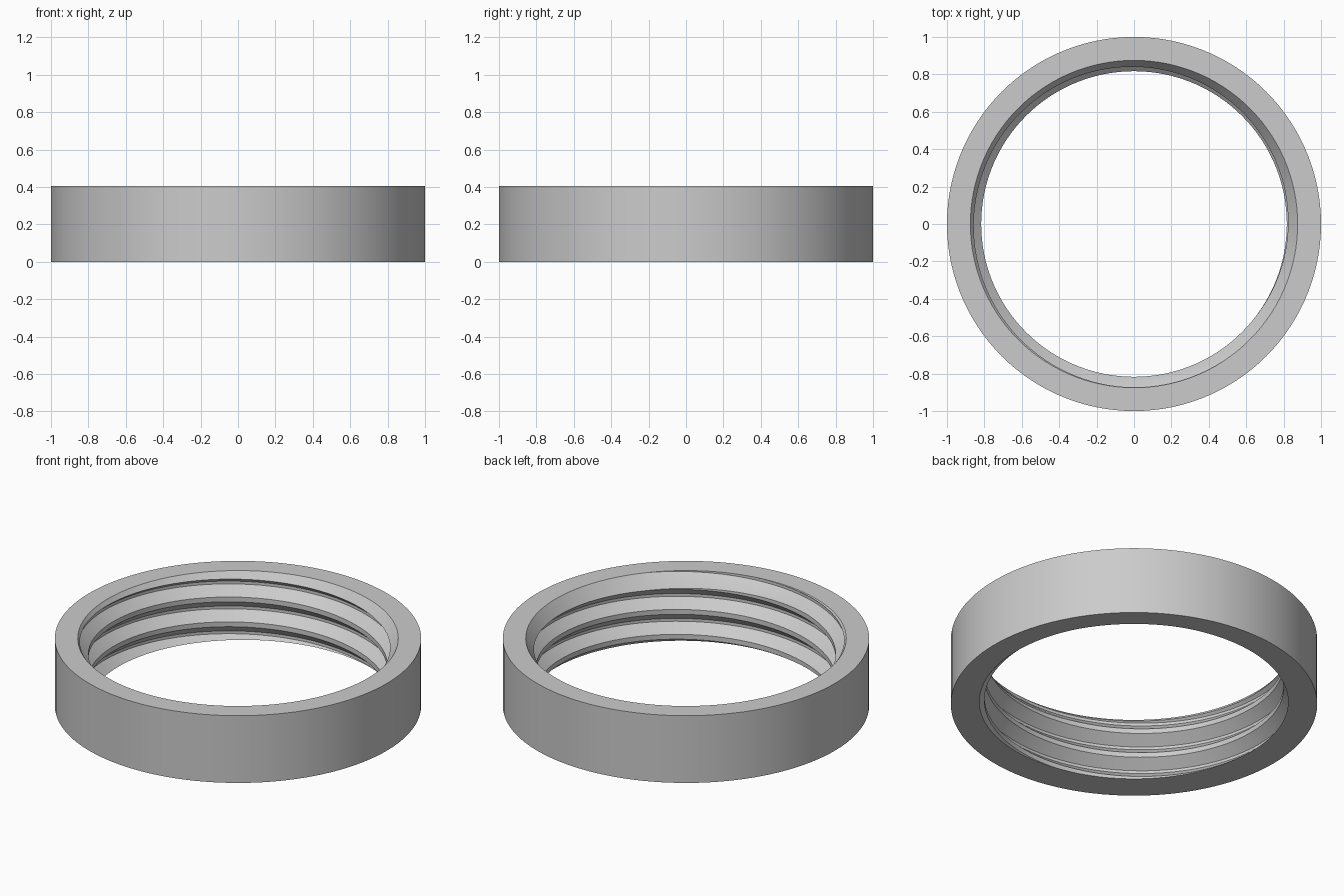
import bpy
import bmesh
from math import sin, cos, pi, radians

cube = bpy.data.objects.get("Cube")
if cube:
    bpy.data.objects.remove(cube)

HEIGHT, OUTER = 0.405, 1.0
ROOT, CREST = 0.875, 0.817      # thread radii
PITCH, SEGS = 0.15, 120
START = 0.289                   # height of the groove's upper edge at angle 0

# One thread turn, upwards from the groove's upper edge: (rise, radius)
PROFILE = [(0.0, ROOT), (0.052, CREST), (0.081, CREST), (0.133, ROOT), (PITCH, ROOT)]


def thread_radius(offset):
    """Radius of the thread at a height above the groove edge."""
    t = offset % PITCH
    for (z0, r0), (z1, r1) in zip(PROFILE, PROFILE[1:]):
        if t <= z1:
            return r0 + (r1 - r0) * (t - z0) / (z1 - z0)
    return ROOT


def column(bm, angle):
    """Closed cross-section of the ring at one angle."""
    base = START + PITCH * angle / (2 * pi)
    section = []
    for turn in range(-5, 3):
        for rise, radius in PROFILE[:-1]:
            z = base + turn * PITCH + rise
            if z < 0 or z > HEIGHT:
                z = min(max(z, 0), HEIGHT)
                radius = thread_radius(z - base)
            section.append((radius, z))
    section += [(OUTER, HEIGHT), (OUTER, 0)]
    return [bm.verts.new((r * cos(angle), r * sin(angle), z)) for r, z in section]


# Ring with the helical thread inside
bm = bmesh.new()
cols = [column(bm, 2 * pi * i / SEGS) for i in range(SEGS + 1)]
for a, b in zip(cols, cols[1:]):
    for k in range(len(a)):
        j = (k + 1) % len(a)
        bm.faces.new((a[k], a[j], b[j], b[k]))
bmesh.ops.remove_doubles(bm, verts=bm.verts, dist=1e-5)
bmesh.ops.recalc_face_normals(bm, faces=bm.faces)
mesh = bpy.data.meshes.new("threaded_ring")
bm.to_mesh(mesh)
bm.free()
ring = bpy.data.objects.new("threaded_ring", mesh)
bpy.context.collection.objects.link(ring)

# Grey material
grey = bpy.data.materials.new("plain_grey")
grey.use_nodes = True
color = (0.6, 0.6, 0.6, 1)
grey.diffuse_color = color
grey.node_tree.nodes["Principled BSDF"].inputs["Base Color"].default_value = color
mesh.materials.append(grey)

# Conical lead-in at the top of the bore
slope = (ROOT - CREST) / 0.08
low, high = HEIGHT - 0.16, HEIGHT + 0.04
bpy.ops.mesh.primitive_cone_add(
    vertices=SEGS,
    radius1=ROOT - slope * (HEIGHT - low),
    radius2=ROOT + slope * (high - HEIGHT),
    depth=high - low,
    location=(0, 0, (low + high) / 2),
)
cutter = bpy.context.object
cutter.name = "lead_in_cutter"
cutter.hide_render = True
cutter.data.materials.append(grey)

cut = ring.modifiers.new("lead_in", 'BOOLEAN')
cut.operation = 'DIFFERENCE'
cut.solver = 'EXACT'
cut.object = cutter
bpy.ops.object.select_all(action='DESELECT')
ring.select_set(True)
bpy.context.view_layer.objects.active = ring
bpy.ops.object.modifier_apply(modifier=cut.name)
bpy.data.objects.remove(cutter)
bpy.ops.object.shade_smooth_by_angle(angle=radians(25))
